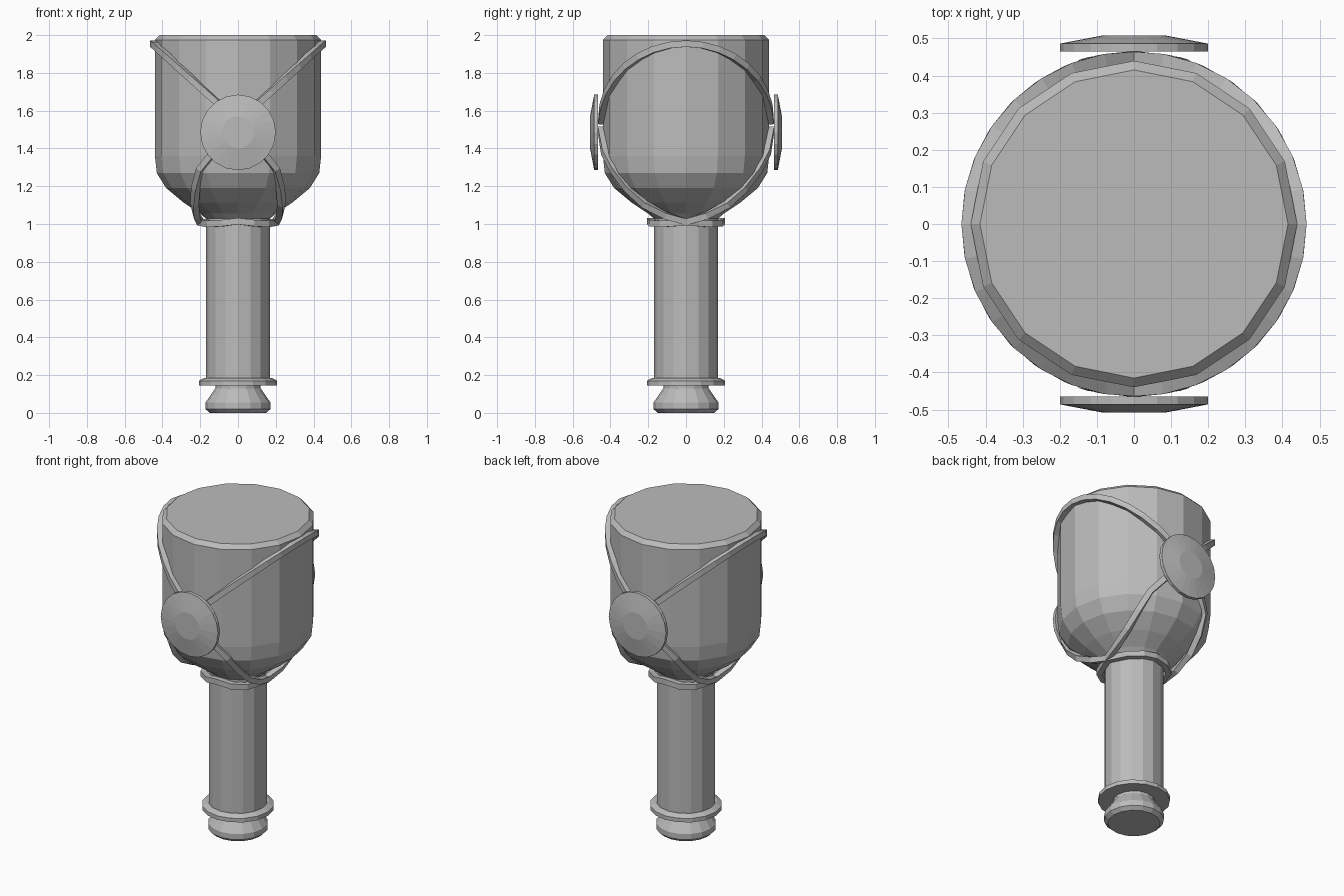
import bpy, bmesh, math
from mathutils import Vector

if "Cube" in bpy.data.objects:
    bpy.data.objects.remove(bpy.data.objects["Cube"])

grey = bpy.data.materials.new("plain grey")
grey.diffuse_color = (0.5, 0.5, 0.5, 1)
grey.use_nodes = True
grey.node_tree.nodes["Principled BSDF"].inputs["Base Color"].default_value = grey.diffuse_color


def finish(name, bm):
    bmesh.ops.recalc_face_normals(bm, faces=bm.faces)
    mesh = bpy.data.meshes.new(name)
    bm.to_mesh(mesh)
    bm.free()
    mesh.materials.append(grey)
    obj = bpy.data.objects.new(name, mesh)
    bpy.context.collection.objects.link(obj)
    return obj


def bridge(bm, rings, closed=False):
    """Join consecutive vertex rings with quads."""
    pairs = list(zip(rings, rings[1:]))
    if closed:
        pairs.append((rings[-1], rings[0]))
    for a, b in pairs:
        n = len(a)
        for i in range(n):
            j = (i + 1) % n
            bm.faces.new((a[i], a[j], b[j], b[i]))


def lathe(name, profile, sides):
    """Closed solid of revolution about z from (radius, height) points."""
    bm = bmesh.new()
    rings = []
    for r, z in profile:
        rings.append([bm.verts.new((r * math.cos(i * math.tau / sides),
                                    r * math.sin(i * math.tau / sides), z))
                      for i in range(sides)])
    bridge(bm, rings)
    bm.faces.new(rings[0])
    bm.faces.new(rings[-1])
    return finish(name, bm)


def strap(name, path, half=0.017, closed=False):
    """Square band swept along a path, with its face turned outward."""
    bm = bmesh.new()
    pts = [Vector(p) for p in path]
    n = len(pts)
    rings = []
    for i, p in enumerate(pts):
        before = pts[i - 1] if (closed or i > 0) else p
        after = pts[(i + 1) % n] if (closed or i < n - 1) else p
        tangent = (after - before).normalized()
        out = Vector((p.x, p.y, 0)).normalized()
        out = (out - tangent * out.dot(tangent)).normalized()
        side = tangent.cross(out)
        rings.append([bm.verts.new(p + out * half * a + side * half * b)
                      for a, b in ((1, 1), (1, -1), (-1, -1), (-1, 1))])
    bridge(bm, rings, closed)
    if not closed:
        bm.faces.new(rings[0])
        bm.faces.new(rings[-1])
    return finish(name, bm)


# Rounded head with a bevelled flat top
lathe("head", [(0.16, 1.02), (0.20, 1.055), (0.29, 1.115), (0.38, 1.19),
               (0.43, 1.27), (0.44, 1.36), (0.44, 1.975), (0.415, 2.0)], 16)

# Handle shaft, flange and flared foot
lathe("handle", [(0.17, 0.16), (0.17, 1.04)], 16)
lathe("flange", [(0.207, 0.145), (0.207, 0.17), (0.18, 0.185)], 16)
lathe("foot", [(0.15, 0.0), (0.172, 0.02), (0.172, 0.055),
               (0.12, 0.13), (0.12, 0.16)], 16)

# Domed discs on front and back
for label, s in (("front", -1), ("back", 1)):
    disc = lathe(label + "_disc", [(0.2, 0.465), (0.2, 0.486), (0.085, 0.508)], 20)
    disc.rotation_euler.x = -s * math.pi / 2
    disc.location.z = 1.485

# Upper straps running over each side between the discs
for label, s in (("right", 1), ("left", -1)):
    path = []
    for i in range(17):
        a = math.radians(-90 + 180 * i / 16)
        c = math.cos(a)
        path.append((s * 0.448 * c, 0.448 * math.sin(a), 1.54 + 0.415 * c))
    strap(label + "_upper_strap", path)

# Lower straps hanging from each disc and looping behind the handle
half_loop = [(0.13, -0.43, 1.38), (0.20, -0.385, 1.29), (0.225, -0.31, 1.19),
             (0.23, -0.22, 1.105), (0.22, -0.11, 1.045), (0.20, 0.0, 1.01),
             (0.15, 0.13, 1.0), (0.08, 0.18, 1.005)]
for label, s in (("front", 1), ("back", -1)):
    right = [(x, s * y, z) for x, y, z in half_loop]
    left = [(-x, y, z) for x, y, z in reversed(right)]
    strap(label + "_lower_strap",
          [(0, -0.45 * s, 1.5)] + right + [(0, 0.19 * s, 1.015)] + left, closed=True)
